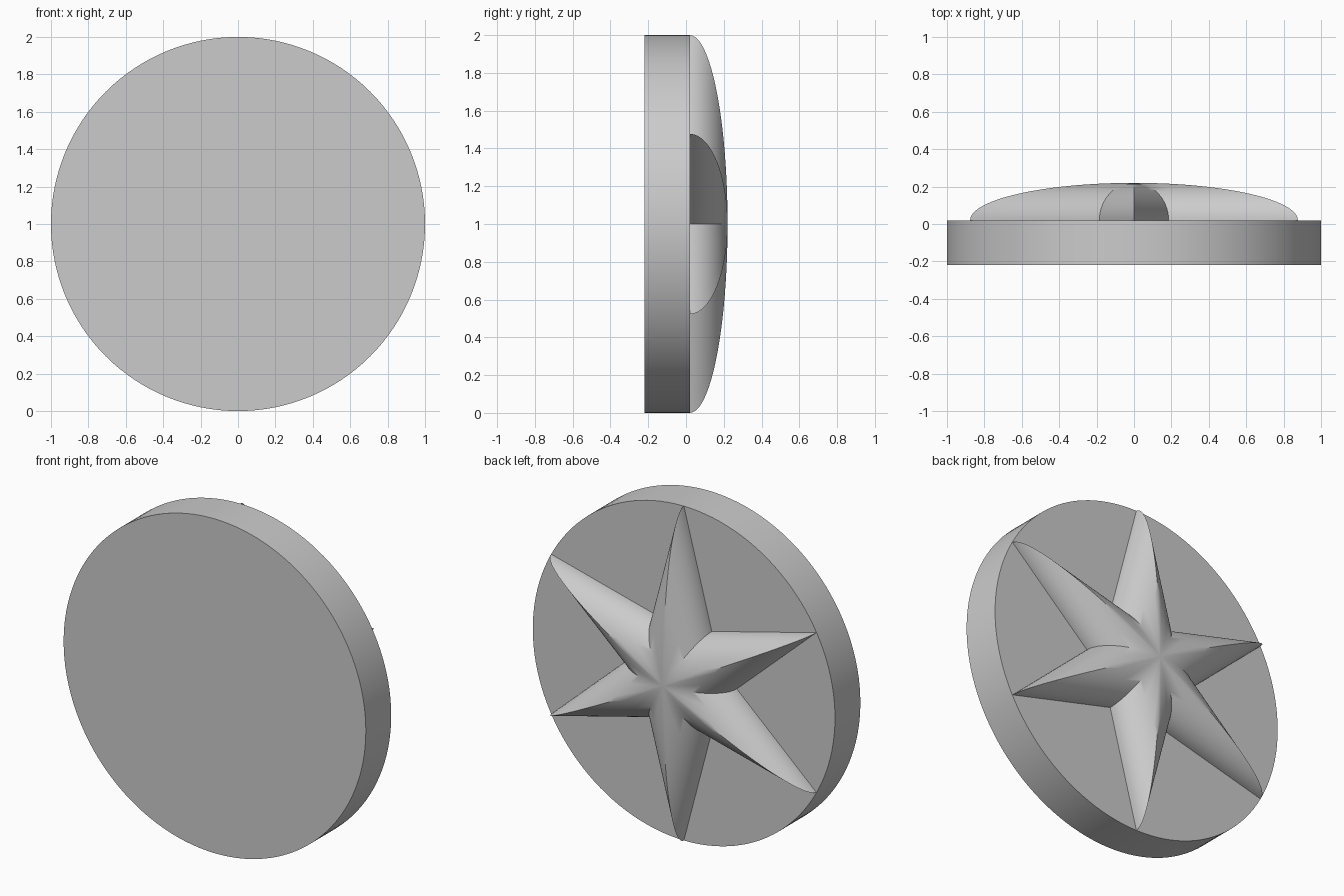
import bpy, bmesh, math
from mathutils import Vector

cube = bpy.data.objects.get("Cube")
if cube:
    bpy.data.objects.remove(cube, do_unlink=True)

grey = bpy.data.materials.new("plain grey")
grey.use_nodes = True
grey.diffuse_color = (0.6, 0.6, 0.6, 1)
grey.node_tree.nodes["Principled BSDF"].inputs["Base Color"].default_value = (0.6, 0.6, 0.6, 1)

FRONT, FACE, DOME = -0.22, 0.02, 0.2
CENTRE_Z = 1.0


def finish(obj, angle):
    """Give the part its colour and smooth shading with sharp edges kept."""
    obj.data.materials.append(grey)
    bpy.ops.object.select_all(action="DESELECT")
    obj.select_set(True)
    bpy.context.view_layer.objects.active = obj
    bpy.ops.object.shade_smooth_by_angle(angle=math.radians(angle))


# Round base disc standing on its rim
bpy.ops.mesh.primitive_cylinder_add(
    vertices=128, radius=1, depth=FACE - FRONT,
    location=(0, (FACE + FRONT) / 2, CENTRE_Z), rotation=(math.pi / 2, 0, 0))
disc = bpy.context.object
disc.name = "base_disc"
finish(disc, 30)

# Star outline: one quarter mirrored to all four
quarter = [Vector((0, 1)), Vector((0.185, 0.3)), Vector((0.876, 0.477)), Vector((0.35, 0))]
right = quarter + [Vector((p.x, -p.y)) for p in quarter[-2::-1]]
outline = right + [Vector((-p.x, p.y)) for p in right[-2:0:-1]]

# Domed star: the outline shrinks along an elliptical profile up to its centre
ROWS, SPLIT = 24, 4
bm = bmesh.new()
count = len(outline)
points = [outline[i].lerp(outline[(i + 1) % count], j / SPLIT)
          for i in range(count) for j in range(SPLIT)]
rings = []
for row in range(ROWS):
    a = math.pi / 2 * row / ROWS
    size, height = math.cos(a), DOME * math.sin(a)
    rings.append([bm.verts.new((p.x * size, FACE + height, CENTRE_Z + p.y * size))
                  for p in points])
peak = bm.verts.new((0, FACE + DOME, CENTRE_Z))
total = len(points)
for i in range(total):
    n = (i + 1) % total
    for low, high in zip(rings, rings[1:]):
        bm.faces.new((low[i], low[n], high[n], high[i]))
    bm.faces.new((rings[-1][i], rings[-1][n], peak))
bm.faces.new(rings[0])
bmesh.ops.recalc_face_normals(bm, faces=bm.faces)
mesh = bpy.data.meshes.new("domed_star")
bm.to_mesh(mesh)
bm.free()
star = bpy.data.objects.new("domed_star", mesh)
bpy.context.collection.objects.link(star)
finish(star, 40)
